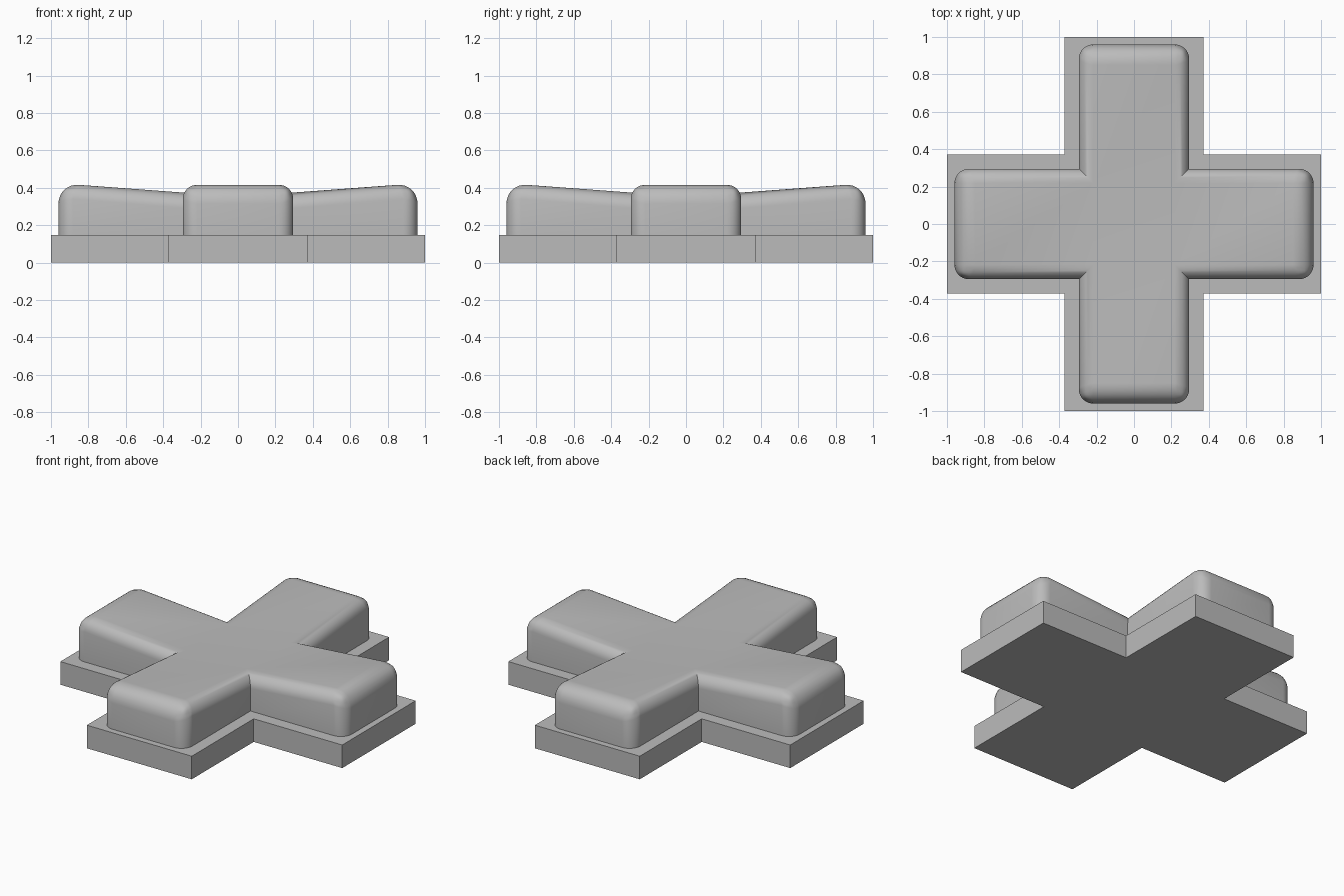
import bpy, bmesh

cube = bpy.data.objects.get("Cube")
if cube:
    bpy.data.objects.remove(cube, do_unlink=True)

grey = bpy.data.materials.new("mid grey")
grey.use_nodes = True
colour = (0.5, 0.5, 0.5, 1)
grey.diffuse_color = colour
grey.node_tree.nodes["Principled BSDF"].inputs["Base Color"].default_value = colour


def cross_prism(name, length, width, bottom, centre_top, end_top):
    """Closed plus-shaped block whose arms rise from the centre to the ends."""
    bm = bmesh.new()
    steps = (-length, -width, width, length)

    def height(x, y):
        return end_top if max(abs(x), abs(y)) > width else centre_top

    grid = {}
    for i, x in enumerate(steps):
        for j, y in enumerate(steps):
            if i in (1, 2) or j in (1, 2):
                grid[i, j] = bm.verts.new((x, y, bottom))
    for i, j in ((1, 1), (0, 1), (2, 1), (1, 0), (1, 2)):
        bm.faces.new([grid[i, j], grid[i + 1, j], grid[i + 1, j + 1], grid[i, j + 1]])
    top = bmesh.ops.extrude_face_region(bm, geom=bm.faces[:], use_keep_orig=True)
    for v in top["geom"]:
        if isinstance(v, bmesh.types.BMVert):
            v.co.z = height(v.co.x, v.co.y)
    bmesh.ops.recalc_face_normals(bm, faces=bm.faces)
    mesh = bpy.data.meshes.new(name)
    obj = bpy.data.objects.new(name, mesh)
    bpy.context.collection.objects.link(obj)
    mesh.materials.append(grey)
    return obj, bm


# Flat base plate
base, bm = cross_prism("base_plate", 1.0, 0.372, 0, 0.148, 0.148)
bm.to_mesh(base.data)
bm.free()

# Raised pad with dished top and rounded rim
length, width, floor = 0.96, 0.295, 0.145
pad, bm = cross_prism("raised_pad", length, width, floor, 0.369, 0.425)
weight = bm.edges.layers.float.new("bevel_weight_edge")
for e in bm.edges:
    a, b = (v.co for v in e.verts)
    mid = (a + b) / 2
    at_end = max(abs(mid.x), abs(mid.y)) > length - 0.01
    upright = abs(a.x - b.x) + abs(a.y - b.y) < 0.001
    on_top = min(a.z, b.z) > floor + 0.1
    if upright and at_end:
        e[weight] = 0.7
    elif on_top and at_end:
        e[weight] = 1.0
    elif on_top and max(abs(mid.x), abs(mid.y)) > width + 0.01:
        e[weight] = 0.7
bm.to_mesh(pad.data)
bm.free()

bevel = pad.modifiers.new("rounded rim", "BEVEL")
bevel.limit_method = "WEIGHT"
bevel.width = 0.11
bevel.segments = 8

bpy.ops.object.select_all(action="DESELECT")
pad.select_set(True)
bpy.context.view_layer.objects.active = pad
bpy.ops.object.modifier_apply(modifier=bevel.name)
bpy.ops.object.shade_smooth_by_angle(angle=0.6)
